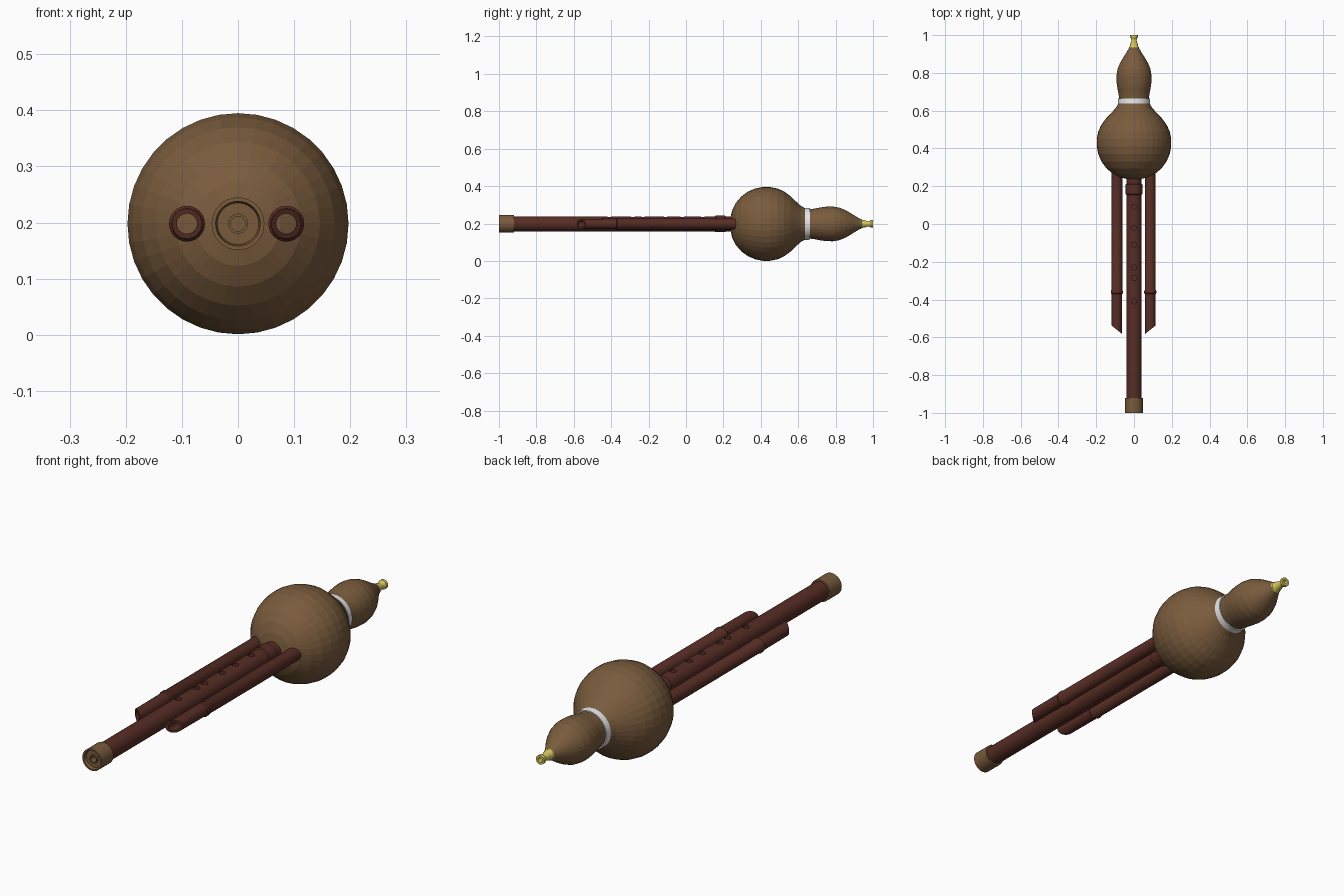
import bpy, bmesh, math

if "Cube" in bpy.data.objects:
    bpy.data.objects.remove(bpy.data.objects["Cube"])

Z = 0.198  # height of the long axis


def material(name, rgb):
    m = bpy.data.materials.new(name)
    m.diffuse_color = (*rgb, 1)
    m.use_nodes = True
    m.node_tree.nodes["Principled BSDF"].inputs["Base Color"].default_value = m.diffuse_color
    return m


GOURD = material("gourd brown", (0.19, 0.105, 0.046))
WOOD = material("dark red wood", (0.095, 0.026, 0.018))
BRASS = material("yellow brass", (0.68, 0.57, 0.11))
WHITE = material("white band", (0.80, 0.80, 0.80))


def lathe(name, profile, mat, x=0.0, segs=32, closed=False, smooth=True):
    """Spin (y, radius) points round an axis parallel to y."""
    bm = bmesh.new()
    rings = []
    for y, r in profile:
        if r == 0:
            rings.append([bm.verts.new((x, y, Z))] * segs)
        else:
            rings.append([bm.verts.new((x + r * math.cos(math.tau * i / segs), y,
                                        Z + r * math.sin(math.tau * i / segs)))
                          for i in range(segs)])
    pairs = list(zip(rings, rings[1:]))
    if closed:
        pairs.append((rings[-1], rings[0]))
    for a, b in pairs:
        for i in range(segs):
            j = (i + 1) % segs
            bm.faces.new(list(dict.fromkeys((a[i], a[j], b[j], b[i]))))
    bmesh.ops.recalc_face_normals(bm, faces=bm.faces)
    me = bpy.data.meshes.new(name)
    bm.to_mesh(me)
    bm.free()
    me.materials.append(mat)
    ob = bpy.data.objects.new(name, me)
    bpy.context.collection.objects.link(ob)
    if smooth:
        shade(ob)
    return ob


def shade(ob):
    bpy.ops.object.select_all(action='DESELECT')
    ob.select_set(True)
    bpy.context.view_layer.objects.active = ob
    bpy.ops.object.shade_smooth_by_angle(angle=math.radians(35))


# Gourd body: big bulb, waist, small bulb
lathe("gourd_body", [
    (0.236, 0), (0.238, 0.035), (0.247, 0.075), (0.266, 0.112), (0.295, 0.146),
    (0.330, 0.172), (0.370, 0.189), (0.410, 0.197), (0.450, 0.197), (0.490, 0.189),
    (0.525, 0.173), (0.560, 0.147), (0.590, 0.118), (0.615, 0.096), (0.640, 0.082),
    (0.665, 0.079), (0.690, 0.082), (0.720, 0.088), (0.750, 0.092), (0.785, 0.093),
    (0.820, 0.087), (0.850, 0.075), (0.880, 0.058), (0.905, 0.042), (0.925, 0.030),
    (0.940, 0.023), (0.942, 0)], GOURD, segs=36, smooth=False)

# White band round the waist
lathe("waist_band", [(0.637, 0.078), (0.637, 0.086), (0.664, 0.084), (0.664, 0.076)],
      WHITE, segs=36, closed=True)

# Brass mouthpiece with a flared, hollow tip
lathe("mouthpiece", [
    (0.920, 0), (0.920, 0.022), (0.926, 0.026), (0.936, 0.026), (0.942, 0.021),
    (0.952, 0.020), (0.972, 0.014), (0.982, 0.015), (0.988, 0.020), (1.0, 0.020),
    (1.0, 0.010), (0.975, 0.008), (0.975, 0)], BRASS, segs=24)

# Main pipe with a raised sleeve near the gourd
pipe = lathe("main_pipe", [
    (0.26, 0), (0.26, 0.040), (0.212, 0.040), (0.208, 0.044), (0.158, 0.044),
    (0.154, 0.040), (-0.95, 0.040), (-0.95, 0)], WOOD, smooth=False)

# Finger holes along the top
bm = bmesh.new()
for y in (0.09, -0.02, -0.11, -0.23, -0.285, -0.41):
    made = bmesh.ops.create_cone(bm, cap_ends=True, segments=20, radius1=0.014,
                                 radius2=0.014, depth=0.06)
    bmesh.ops.translate(bm, verts=made["verts"], vec=(0, y, Z + 0.045))
me = bpy.data.meshes.new("finger_hole_cutter")
bm.to_mesh(me)
bm.free()
me.materials.append(WOOD)
cutter = bpy.data.objects.new("finger_hole_cutter", me)
cutter.hide_render = True
bpy.context.collection.objects.link(cutter)
cut = pipe.modifiers.new("finger_holes", 'BOOLEAN')
cut.operation, cut.solver, cut.object = 'DIFFERENCE', 'EXACT', cutter
bpy.context.view_layer.objects.active = pipe
bpy.ops.object.modifier_apply(modifier=cut.name)
bpy.data.objects.remove(cutter)
shade(pipe)

# Stepped end cap of the main pipe
lathe("end_cap", [
    (-0.92, 0), (-0.92, 0.047), (-1.0, 0.047), (-1.0, 0.040), (-0.985, 0.037),
    (-0.985, 0.018), (-0.992, 0.018), (-0.992, 0.013), (-0.96, 0.013), (-0.96, 0)],
    GOURD)

# Hollow side pipes with a node ring and a slanted open end
for side, x in (("left", -0.091), ("right", 0.086)):
    ob = lathe(side + "_side_pipe", [
        (0.285, 0.018), (0.285, 0.029), (-0.350, 0.029), (-0.355, 0.032),
        (-0.366, 0.032), (-0.371, 0.028), (-0.56, 0.027), (-0.56, 0.018)],
        WOOD, x=x, segs=24, closed=True)
    for v in ob.data.vertices:
        if v.co.y < -0.5:
            v.co.y += (abs(v.co.x) - abs(x)) * 0.8
